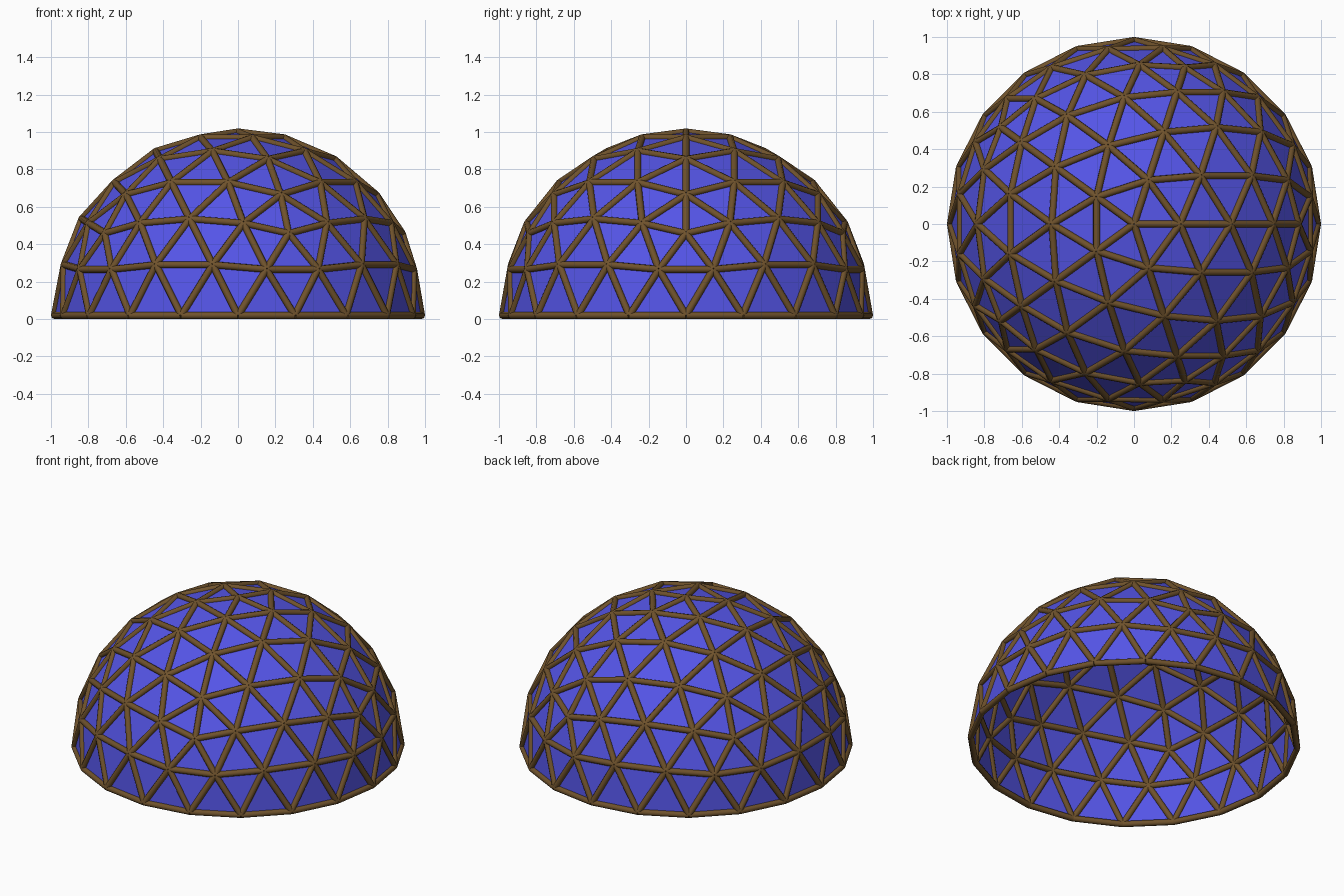
import bpy, bmesh, math
from mathutils import Vector, Matrix

if "Cube" in bpy.data.objects:
    bpy.data.objects.remove(bpy.data.objects["Cube"])

STRUT = 0.019          # strut radius
R = 1.0 - STRUT        # dome radius
FREQ = 4               # splits per icosahedron edge
LIFT = Vector((0, 0, STRUT))


def material(name, rgb):
    m = bpy.data.materials.new(name)
    m.diffuse_color = (*rgb, 1)
    m.use_nodes = True
    m.node_tree.nodes["Principled BSDF"].inputs["Base Color"].default_value = m.diffuse_color
    return m


def add_object(name, bm, mat):
    mesh = bpy.data.meshes.new(name)
    bm.to_mesh(mesh)
    bm.free()
    mesh.materials.append(mat)
    ob = bpy.data.objects.new(name, mesh)
    bpy.context.collection.objects.link(ob)
    return ob


def ring(z, offset):
    r = math.sqrt(1 - z * z)
    return [Vector((r * math.cos(math.radians(72 * k + offset)),
                    r * math.sin(math.radians(72 * k + offset)), z)) for k in range(5)]


# Icosahedron triangles (cap and middle band), point up
top = Vector((0, 0, 1))
upper, lower = ring(1 / math.sqrt(5), 0), ring(-1 / math.sqrt(5), 36)
triangles = []
for k in range(5):
    n = (k + 1) % 5
    triangles += [(top, upper[k], upper[n]),
                  (upper[k], lower[k], upper[n]),
                  (lower[k], lower[n], upper[n])]

# Dome panels: split each triangle, project to the sphere, keep the upper half
dome = bmesh.new()
for a, b, c in triangles:
    def point(i, j):
        p = a + (b - a) * (i / FREQ) + (c - a) * (j / FREQ)
        return p.normalized() * R
    for i in range(FREQ):
        for j in range(FREQ - i):
            tris = [(point(i, j), point(i + 1, j), point(i, j + 1))]
            if i + j < FREQ - 1:
                tris.append((point(i + 1, j), point(i + 1, j + 1), point(i, j + 1)))
            for t in tris:
                if min(p.z for p in t) > -1e-4:
                    dome.faces.new([dome.verts.new(p + LIFT) for p in t])
bmesh.ops.remove_doubles(dome, verts=dome.verts, dist=1e-4)
bmesh.ops.recalc_face_normals(dome, faces=dome.faces)

# Struts: one round bar along every panel edge
struts = bmesh.new()
for e in dome.edges:
    p, q = (v.co for v in e.verts)
    mid = (p + q) / 2
    z = (q - p).normalized()
    x = (mid - LIFT).normalized()
    y = z.cross(x)
    frame = Matrix((x, y, z)).transposed().to_4x4()
    bmesh.ops.create_cone(struts, cap_ends=True, segments=8, radius1=STRUT,
                          radius2=STRUT, depth=(q - p).length,
                          matrix=Matrix.Translation(mid) @ frame)
for f in struts.faces:
    f.smooth = len(f.verts) == 4
for e in struts.edges:
    e.smooth = all(len(f.verts) == 4 for f in e.link_faces)

add_object("dome_panels", dome, material("blue_panel", (0.09, 0.09, 0.8)))
add_object("dome_struts", struts, material("brown_strut", (0.16, 0.085, 0.025)))
